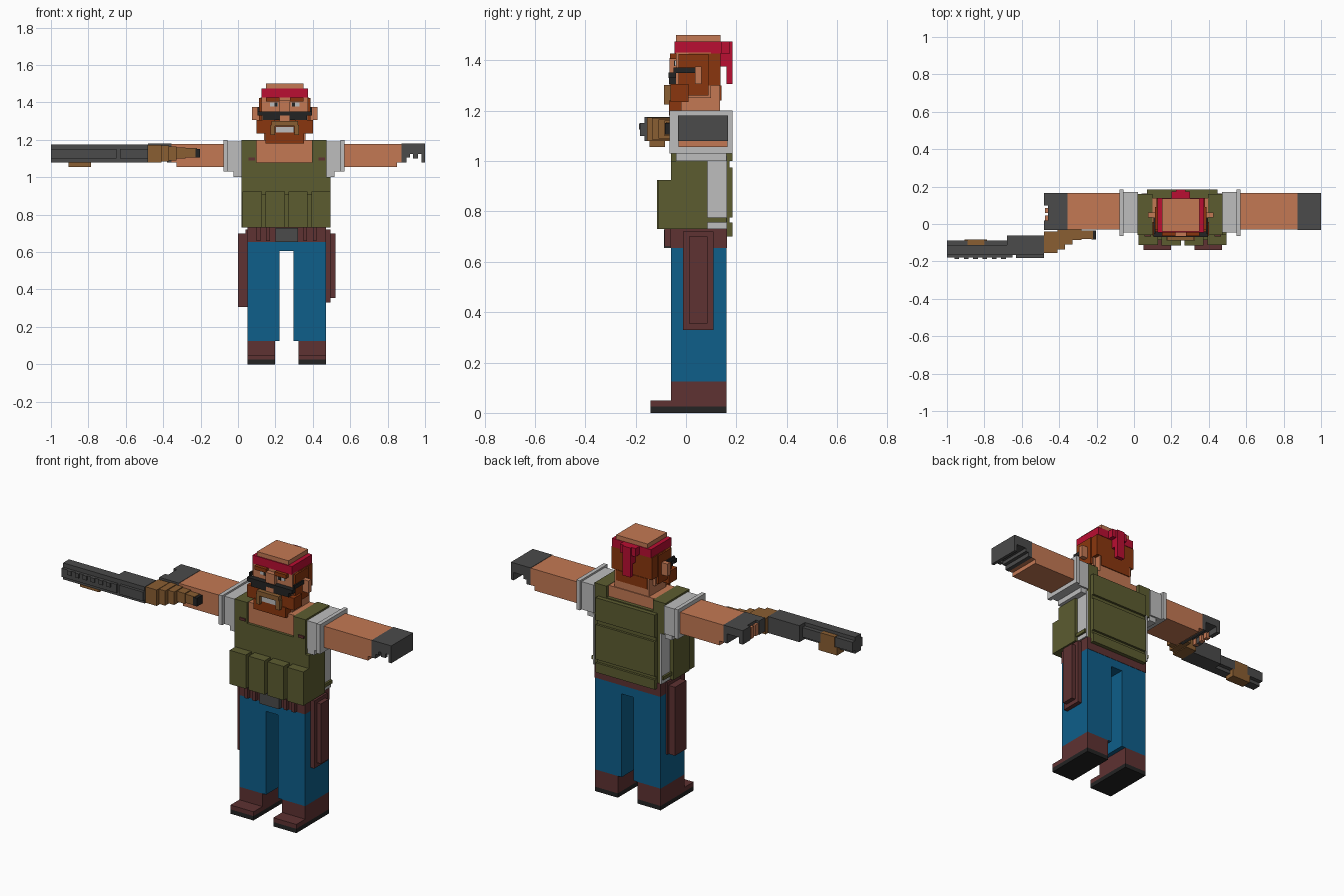
import bpy
import bmesh

if "Cube" in bpy.data.objects:
    bpy.data.objects.remove(bpy.data.objects["Cube"], do_unlink=True)


def material(name, r, g, b):
    m = bpy.data.materials.new(name)
    m.use_nodes = True
    m.diffuse_color = (r, g, b, 1)
    bsdf = next(n for n in m.node_tree.nodes if n.type == 'BSDF_PRINCIPLED')
    bsdf.inputs["Base Color"].default_value = (r, g, b, 1)
    bsdf.inputs["Roughness"].default_value = 0.9
    return m


SKIN = material("skin", .55, .19, .088)
OLIVE = material("olive", .107, .107, .03)
BLUE = material("denim blue", .0044, .112, .254)
LEATHER = material("dark red leather", .112, .032, .032)
GREY = material("dark grey", .07, .07, .07)
BLACK = material("black", .017, .017, .017)
WHITE = material("light grey", .51, .51, .51)
WOOD = material("wood", .254, .112, .032)
RED = material("red", .491, .0044, .032)
HAIR = material("rust hair", .254, .037, .0044)


def blocks(name, mat, *boxes):
    """One object made of boxes given as (x0, x1, y0, y1, z0, z1)."""
    bm = bmesh.new()
    for x0, x1, y0, y1, z0, z1 in boxes:
        geo = bmesh.ops.create_cube(bm, size=1)
        for v in geo["verts"]:
            v.co = (x0 if v.co.x < 0 else x1,
                    y0 if v.co.y < 0 else y1,
                    z0 if v.co.z < 0 else z1)
    mesh = bpy.data.meshes.new(name)
    bm.to_mesh(mesh)
    bm.free()
    mesh.materials.append(mat)
    ob = bpy.data.objects.new(name, mesh)
    bpy.context.scene.collection.objects.link(ob)
    return ob


def pair(box, centre):
    """A box and its mirror image across x = centre."""
    return box, (2 * centre - box[1], 2 * centre - box[0]) + tuple(box[2:])


BODY, HEAD = .26, .25

# Shoes and trousers
blocks("soles", BLACK, *pair((.05, .197, -.14, .16, 0, .025), BODY))
blocks("boots", LEATHER, *pair((.05, .197, -.06, .16, .025, .125), BODY),
       *pair((.05, .197, -.14, -.06, .025, .05), BODY))
blocks("trousers", BLUE, *pair((.05, .222, -.06, .16, .125, .655), BODY),
       (.222, .298, -.06, .16, .605, .655))

# Belt, buckle and holsters
blocks("belt", LEATHER, (.05, .47, -.062, .162, .655, .73))
blocks("belt_buckle", GREY, (.2, .322, -.088, -.06, .655, .728))
blocks("belt_loops", LEATHER, *pair((.1, .12, -.085, -.06, .66, .73), BODY),
       *pair((.15, .17, -.085, -.06, .66, .73), BODY))
blocks("left_holster", LEATHER, (.47, .495, -.012, .11, .33, .72),
       (.495, .52, .012, .086, .355, .70))
blocks("right_holster", LEATHER, (.04, .05, -.012, .11, .305, .72),
       (0, .042, -.005, .1, .305, .70))

# Torso: vest over shirt, with an open neckline
blocks("vest", OLIVE, (.045, .472, -.06, .16, .73, 1.08),
       (.02, .1, -.06, .16, 1.02, 1.2), (.395, .472, -.06, .16, 1.02, 1.2),
       (.1, .395, .12, .16, 1.08, 1.135))
blocks("vest_sides", OLIVE, (.02, .046, -.06, .085, .73, 1.02),
       (.471, .495, -.06, .085, .73, 1.0),
       *pair((.471, .49, .085, .16, .755, .775), BODY))
blocks("vest_back_panels", OLIVE, (.07, .447, .16, .185, .775, .975),
       (.07, .447, .16, .185, .70, .755), (.07, .447, .16, .185, 1.0, 1.13),
       (.07, .447, .16, .172, .73, 1.13))
blocks("shirt_sides", WHITE, *pair((.468, .479, .085, .163, .73, 1.02), BODY))
blocks("chest", SKIN, (.1, .395, -.045, .14, 1.05, 1.198))
blocks("vest_pouches", OLIVE, *pair((.025, .128, -.112, -.06, .73, .925), BODY),
       *pair((.148, .25, -.115, -.06, .73, .925), BODY),
       (.03, .49, -.085, -.06, .73, .91))
blocks("strap_clips", LEATHER, *pair((.055, .09, -.066, -.06, 1.09, 1.105), BODY))

# Sleeves with wide cuffs
for side, inner in (("left", .47), ("right", .022)):
    s = 1 if side == "left" else -1

    def sleeve(a, b, *rest):
        x = sorted((inner + s * a, inner + s * b))
        return (*x, *rest)
    blocks(side + "_sleeve", WHITE, sleeve(0, .08, -.045, .17, 1.03, 1.19),
           sleeve(0, .045, -.04, .16, 1.0, 1.03),
           sleeve(.077, .1, -.065, .185, 1.03, 1.2))

# Left arm and gloved hand
blocks("left_arm", SKIN, (.56, .85, -.03, .165, 1.055, 1.178),
       (.85, .876, -.03, .165, 1.08, 1.178))
blocks("left_glove", GREY, (.875, 1.0, -.032, .167, 1.125, 1.18),
       (.875, .9, -.032, .167, 1.08, 1.13), (.9, .92, -.032, .167, 1.105, 1.13),
       (.982, 1.0, -.032, .167, 1.08, 1.13), (.935, .962, -.032, -.01, 1.10, 1.13))

# Right arm and gloved hand with bare fingertips
blocks("right_arm", SKIN, (-.33, -.06, -.03, .165, 1.055, 1.178),
       (-.36, -.33, -.03, .165, 1.08, 1.178))
blocks("right_glove", GREY, (-.46, -.355, -.032, .167, 1.135, 1.18),
       (-.38, -.355, -.032, .167, 1.08, 1.14), (-.48, -.455, .1, .167, 1.10, 1.18),
       (-.48, -.455, -.032, .02, 1.10, 1.18))
blocks("right_fingers", SKIN,
       *[(-.475, -.45, y, y + .025, 1.10, 1.165) for y in (-.03, .02, .06)])

# Gun: stepped wooden stock, receiver, barrel and pump
blocks("gun_stock", WOOD, (-.48, -.41, -.155, -.04, 1.08, 1.172),
       (-.41, -.37, -.135, 0, 1.085, 1.17), (-.37, -.33, -.11, 0, 1.09, 1.165),
       (-.33, -.28, -.085, -.03, 1.1, 1.16), (-.28, -.22, -.08, -.035, 1.105, 1.155))
blocks("gun_butt", BLACK, (-.228, -.203, -.083, -.035, 1.105, 1.152))
blocks("gun_receiver", GREY, (-.68, -.48, -.165, -.062, 1.08, 1.175),
       (-.63, -.48, -.182, -.165, 1.1, 1.152))
blocks("gun_barrel", GREY, (-1.0, -.68, -.165, -.112, 1.08, 1.175),
       (-1.0, -.68, -.112, -.088, 1.1, 1.155),
       (-1.0, -.65, -.18, -.165, 1.1, 1.15))
blocks("barrel_vents", GREY,
       *[(x, x + .025, -.187, -.18, 1.125, 1.15)
         for x in (-.96 + .05 * i for i in range(6))])
blocks("gun_pump", WOOD, (-.905, -.785, -.145, -.084, 1.055, 1.1),
       (-.89, -.8, -.13, -.084, 1.1, 1.158))

# Head, neck and face
blocks("neck", SKIN, (.14, .36, -.02, .135, 1.18, 1.31))
blocks("face", SKIN, (.125, .375, -.04, .1, 1.25, 1.43))
blocks("skull_top", SKIN, (.15, .35, -.04, .137, 1.46, 1.5))
blocks("nose", SKIN, (.222, .278, -.066, -.04, 1.30, 1.41))
blocks("ears", SKIN, *pair((.075, .12, .035, .062, 1.305, 1.375), HEAD))
blocks("hair", HAIR, (.12, .38, .01, .137, 1.30, 1.427),
       *pair((.112, .14, -.03, .09, 1.26, 1.425), HEAD),
       (.15, .35, .06, .14, 1.24, 1.30))
blocks("beard", HAIR, (.148, .352, -.068, 0, 1.18, 1.24),
       *pair((.1, .195, -.062, .01, 1.235, 1.305), HEAD),
       (.195, .305, -.05, 0, 1.235, 1.305))
blocks("eyebrows", HAIR, *pair((.15, .222, -.064, -.038, 1.405, 1.427), HEAD))
blocks("moustache", WOOD, (.18, .32, -.088, -.05, 1.275, 1.302),
       *pair((.175, .198, -.088, -.05, 1.225, 1.28), HEAD))
blocks("teeth", WHITE, (.2, .3, -.07, -.045, 1.238, 1.272))
blocks("eyes", WHITE, *pair((.172, .215, -.045, -.038, 1.378, 1.4), HEAD))
blocks("pupils", BLACK, *pair((.195, .212, -.048, -.04, 1.378, 1.4), HEAD))

# Low-slung sunglasses
blocks("sunglasses", BLACK, (.105, .395, -.07, -.04, 1.33, 1.352),
       *pair((.13, .225, -.068, -.038, 1.305, 1.335), HEAD),
       *pair((.105, .115, -.05, .035, 1.35, 1.372), HEAD))

# Bandana with knot and tail
blocks("bandana", RED, (.125, .375, -.045, .14, 1.427, 1.475))
blocks("bandana_knot", RED, (.2, .3, .135, .175, 1.427, 1.475),
       (.225, .275, .135, .185, 1.375, 1.475),
       (.225, .275, .16, .185, 1.305, 1.4))
